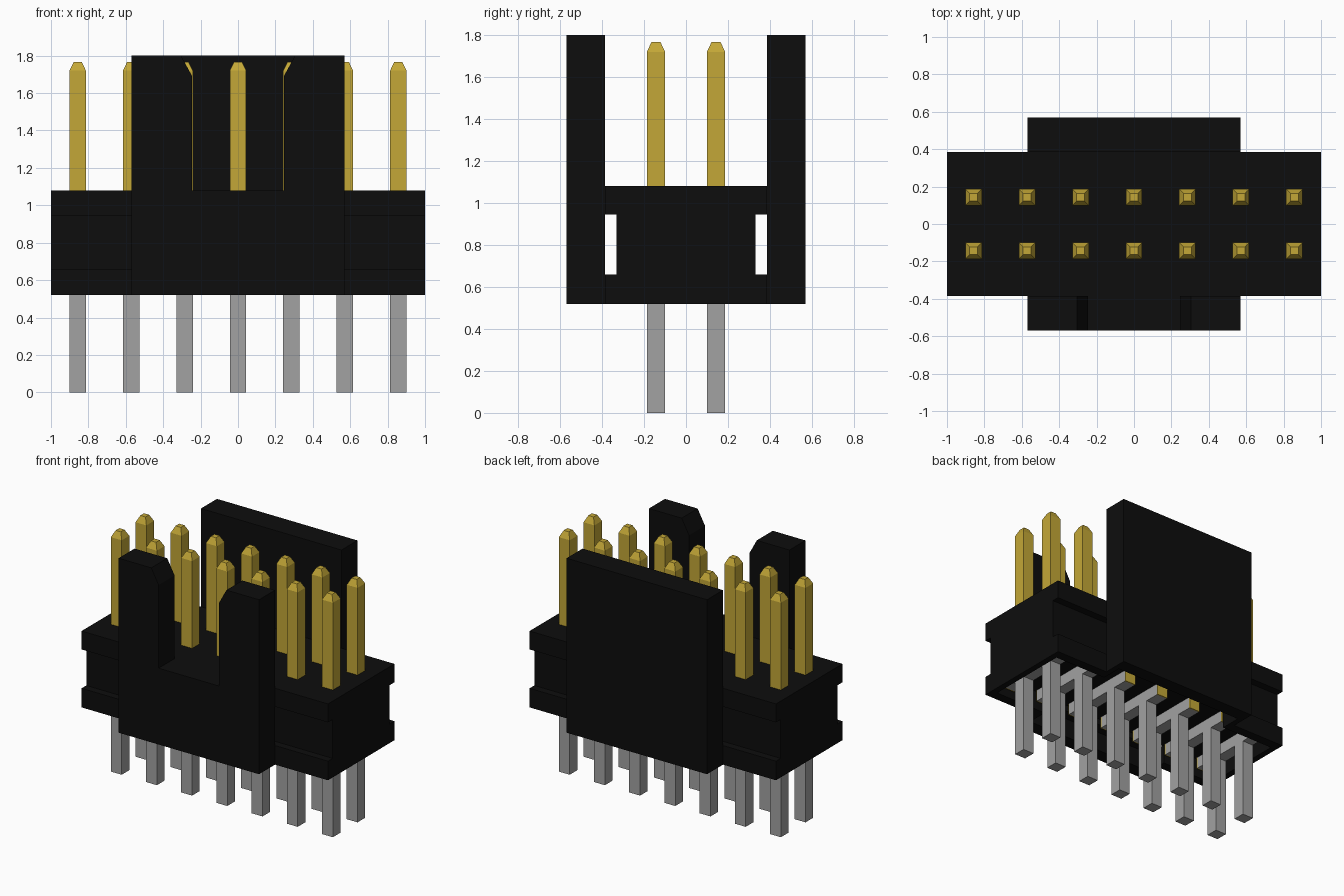
import bpy, bmesh

cube = bpy.data.objects.get("Cube")
if cube:
    bpy.data.objects.remove(cube, do_unlink=True)


def material(name, rgb):
    m = bpy.data.materials.new(name)
    m.use_nodes = True
    m.diffuse_color = (*rgb, 1)
    b = m.node_tree.nodes["Principled BSDF"]
    b.inputs["Base Color"].default_value = (*rgb, 1)
    b.inputs["Roughness"].default_value = 0.6
    return m


BLACK = material("black plastic", (0.004, 0.004, 0.004))
GOLD = material("gold plating", (0.55, 0.39, 0.038))
GREY = material("tin grey", (0.36, 0.36, 0.36))


def finish(name, bm, mat):
    bmesh.ops.recalc_face_normals(bm, faces=bm.faces)
    me = bpy.data.meshes.new(name)
    bm.to_mesh(me)
    bm.free()
    me.materials.append(mat)
    ob = bpy.data.objects.new(name, me)
    bpy.context.collection.objects.link(ob)
    return ob


def add_box(bm, x0, x1, y0, y1, z0, z1):
    vs = bmesh.ops.create_cube(bm, size=1)["verts"]
    for v in vs:
        v.co = (x1 if v.co.x > 0 else x0, y1 if v.co.y > 0 else y0, z1 if v.co.z > 0 else z0)
    return vs


def boxes(name, mat, dims):
    bm = bmesh.new()
    for d in dims:
        add_box(bm, *d)
    return finish(name, bm, mat)


def prism(name, mat, points, axis, a, b):
    """Extrude a 2D outline along x (points are y, z) or y (points are x, z)."""
    bm = bmesh.new()
    vs = [bm.verts.new((a, p, q) if axis == "x" else (p, a, q)) for p, q in points]
    f = bm.faces.new(vs)
    r = bmesh.ops.extrude_face_region(bm, geom=[f])
    d = (b - a, 0, 0) if axis == "x" else (0, b - a, 0)
    bmesh.ops.translate(bm, vec=d, verts=[g for g in r["geom"] if isinstance(g, bmesh.types.BMVert)])
    return finish(name, bm, mat)


Z0, ZF, ZG, ZT, ZW = 0.52, 0.66, 0.945, 1.08, 1.80   # base, flange, groove, deck, wall top
CORE, SIDE, OUT, WX = 0.33, 0.385, 0.57, 0.57

# Housing with its long side grooves
prism("housing", BLACK, [(-CORE, ZF), (CORE, ZF), (CORE, ZG), (SIDE, ZG), (SIDE, ZT),
                         (-SIDE, ZT), (-SIDE, ZG), (-CORE, ZG)], "x", -1, 1)

# Open-bottomed lower skirt: end walls and flange pieces
skirt = []
for s in (-1, 1):
    a, b = sorted((s * 0.955, s * 1.0))
    skirt.append((a, b, -SIDE, SIDE, Z0, ZF))
    for t in (-1, 1):
        xa, xb = sorted((s * 0.53, s * 0.955))
        ya, yb = sorted((t * 0.315, t * SIDE))
        skirt.append((xa, xb, ya, yb, Z0, ZF))
boxes("lower_skirt", BLACK, skirt)

# Hollow feet beneath the two tall walls
for t, side in ((-1, "front"), (1, "back")):
    feet = []
    ya, yb = sorted((t * 0.47, t * OUT))
    feet.append((-WX, WX, ya, yb, Z0, ZF))
    ya, yb = sorted((t * SIDE, t * 0.47))
    for s in (-1, 1):
        xa, xb = sorted((s * 0.53, s * WX))
        feet.append((xa, xb, ya, yb, Z0, ZF))
    boxes(side + "_wall_foot", BLACK, feet)

# Tall back wall, and front wall with a chamfered keying slot
boxes("back_wall", BLACK, [(-WX, WX, SIDE, OUT, ZF, ZW)])
right = [(0.245, ZT), (0.245, 1.69), (0.305, ZW), (WX, ZW), (WX, ZF)]
left = [(-x, z) for x, z in reversed(right)]
prism("front_wall", BLACK, left + right, "y", -OUT, -SIDE)

# Two rows of seven contacts
H = 0.044
for row, y in (("front", -0.143), ("back", 0.143)):
    for i in range(7):
        x = (i - 3) * 0.2857
        bm = bmesh.new()
        add_box(bm, x - H, x + H, y - H, y + H, ZF, 1.72)
        top = max(bm.faces, key=lambda f: f.calc_center_median().z)
        tip = bmesh.ops.extrude_face_region(bm, geom=[top])
        bmesh.ops.delete(bm, geom=[top], context="FACES_ONLY")
        for v in tip["geom"]:
            if isinstance(v, bmesh.types.BMVert):
                v.co = (x + (v.co.x - x) * 0.48, y + (v.co.y - y) * 0.48, 1.767)
        finish(f"{row}_pin_{i + 1}", bm, GOLD)
        boxes(f"{row}_tail_{i + 1}", GREY, [(x - H, x + H, y - H, y + H, 0, ZF)])

# Cross arms inside the skirt, with plated ends
for i in range(7):
    x = (i - 3) * 0.2857
    boxes(f"contact_arm_{i + 1}", GREY, [(x - H, x + H, -0.295, 0.295, 0.575, ZF)])
    boxes(f"contact_arm_ends_{i + 1}", GOLD,
          [(x - H, x + H, -0.304, -0.295, 0.575, ZF), (x - H, x + H, 0.295, 0.304, 0.575, ZF)])
